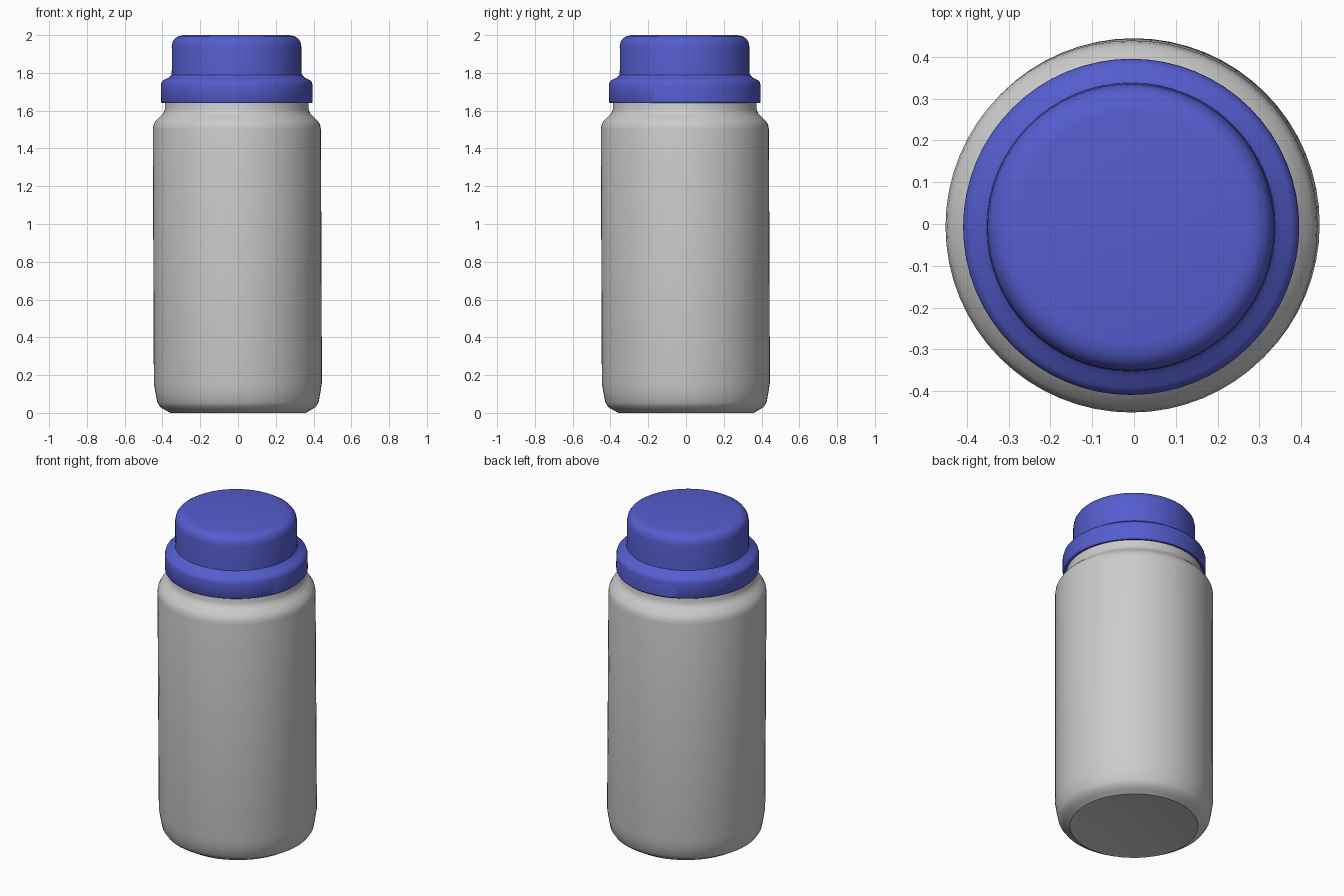
import bpy, bmesh, math

if "Cube" in bpy.data.objects:
    bpy.data.objects.remove(bpy.data.objects["Cube"])

SEGS = 64
LEAN = -0.004  # slight lean of the model towards -x / -y


def lathe(name, profile, colour=None):
    """Revolve an (r, z) profile around z; r = 0 ends become poles."""
    bm = bmesh.new()
    rings = []
    for r, z in profile:
        n = SEGS if r > 0 else 1
        rings.append([bm.verts.new((r * math.cos(2 * math.pi * i / SEGS) + LEAN * z,
                                    r * math.sin(2 * math.pi * i / SEGS) + LEAN * z, z))
                      for i in range(n)])
    for a, b in zip(rings, rings[1:]):
        for i in range(SEGS):
            j = (i + 1) % SEGS
            if len(a) == 1:
                bm.faces.new((a[0], b[j], b[i]))
            elif len(b) == 1:
                bm.faces.new((a[i], a[j], b[0]))
            else:
                bm.faces.new((a[i], a[j], b[j], b[i]))
    bmesh.ops.recalc_face_normals(bm, faces=bm.faces)
    me = bpy.data.meshes.new(name)
    bm.to_mesh(me)
    bm.free()
    ob = bpy.data.objects.new(name, me)
    bpy.context.collection.objects.link(ob)
    if colour:
        mat = bpy.data.materials.new(name + "_colour")
        mat.diffuse_color = colour
        mat.use_nodes = True
        mat.node_tree.nodes["Principled BSDF"].inputs["Base Color"].default_value = mat.diffuse_color
        me.materials.append(mat)
    bpy.ops.object.select_all(action='DESELECT')
    ob.select_set(True)
    bpy.context.view_layer.objects.active = ob
    bpy.ops.object.shade_smooth_by_angle(angle=math.radians(32))
    return ob


# Bottle body: chamfered base, straight wall, rounded shoulder and neck
lathe("bottle_body", [
    (0, 0.005), (0.34, 0.005), (0.36, 0.0), (0.385, 0.015), (0.41, 0.03), (0.427, 0.055),
    (0.437, 0.11), (0.445, 0.16), (0.445, 1.50), (0.441, 1.525), (0.43, 1.545),
    (0.405, 1.57), (0.389, 1.585), (0.381, 1.605), (0.38, 1.66), (0, 1.66)])

# Screw cap: wide skirt, sloped step and rounded crown
lathe("cap", [
    (0, 1.66), (0.375, 1.66), (0.38, 1.645), (0.397, 1.64), (0.402, 1.648),
    (0.402, 1.735), (0.398, 1.75), (0.385, 1.763), (0.36, 1.775), (0.345, 1.79),
    (0.343, 1.82), (0.343, 1.94), (0.338, 1.965), (0.325, 1.983), (0.305, 1.995),
    (0.275, 2.0), (0, 2.0)], (0.09, 0.11, 0.62, 1))
